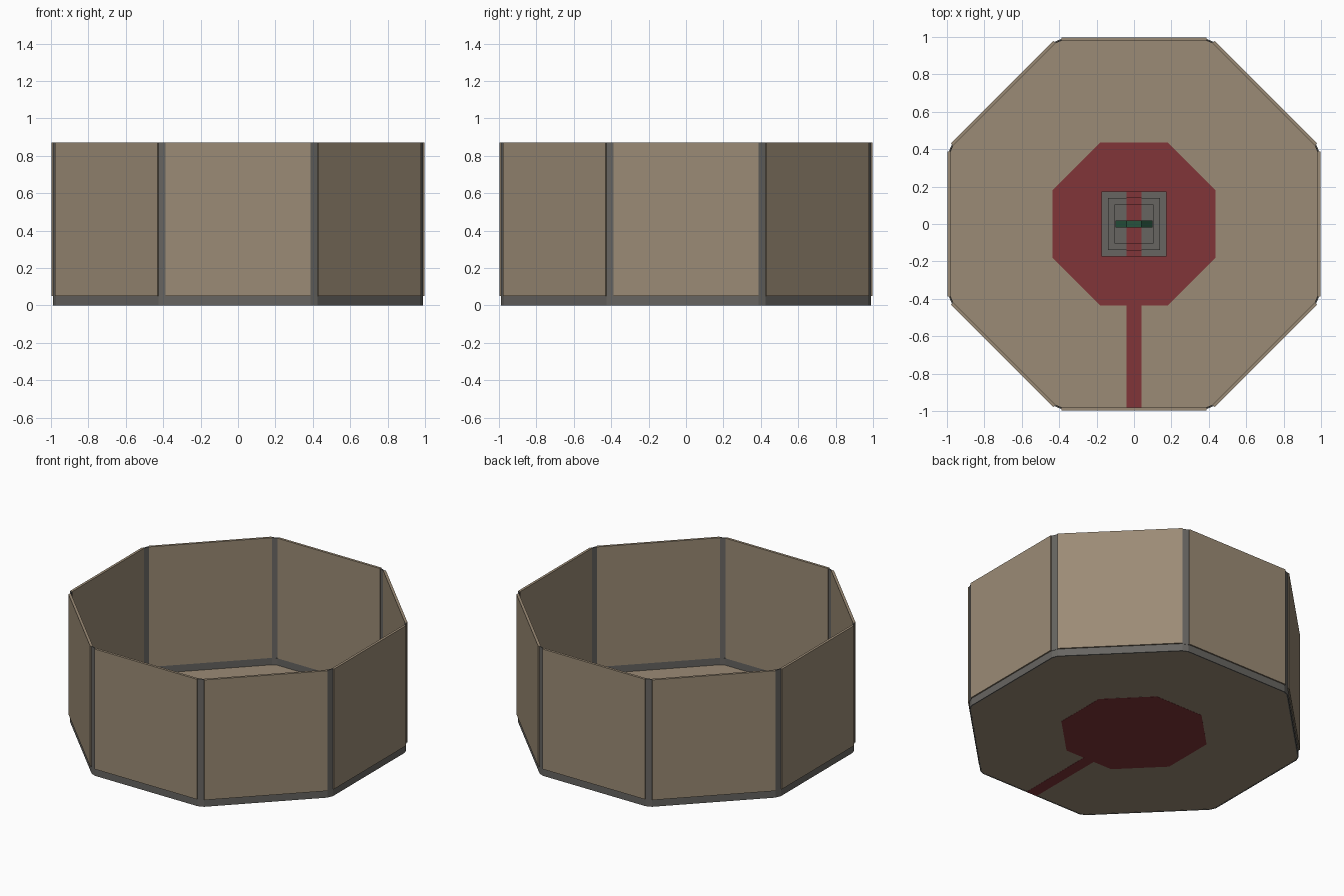
import bpy, bmesh, math
from mathutils import Matrix, Vector

if "Cube" in bpy.data.objects:
    bpy.data.objects.remove(bpy.data.objects["Cube"])


def material(name, rgb):
    m = bpy.data.materials.new(name)
    m.diffuse_color = (*rgb, 1)
    m.use_nodes = True
    m.node_tree.nodes["Principled BSDF"].inputs["Base Color"].default_value = m.diffuse_color
    return m


TAN = material("plaster", (0.33, 0.26, 0.18))
GREY = material("stone", (0.135, 0.13, 0.12))
RED = material("carpet_red", (0.22, 0.035, 0.04))
GREEN = material("dark_green", (0.02, 0.085, 0.045))


def finish(name, bm, mat):
    bmesh.ops.recalc_face_normals(bm, faces=bm.faces)
    me = bpy.data.meshes.new(name)
    bm.to_mesh(me)
    bm.free()
    ob = bpy.data.objects.new(name, me)
    bpy.context.collection.objects.link(ob)
    me.materials.append(mat)
    return ob


def prism(name, pts, z0, z1, mat):
    bm = bmesh.new()
    f = bm.faces.new([bm.verts.new((x, y, z0)) for x, y in pts])
    r = bmesh.ops.extrude_face_region(bm, geom=[f], use_keep_orig=True)
    top = [v for v in r["geom"] if isinstance(v, bmesh.types.BMVert)]
    bmesh.ops.translate(bm, verts=top, vec=(0, 0, z1 - z0))
    return finish(name, bm, mat)


def rect(x, y0, y1):
    return [(-x, y0), (x, y0), (x, y1), (-x, y1)]


def turn(pts, k):
    rot = Matrix.Rotation(k * math.pi / 4, 2)
    return [tuple(rot @ Vector(p)) for p in pts]


def octagon(apothem, half):
    # octagon whose corners are cut off where each side ends
    return [p for k in range(8) for p in turn([(-half, -apothem), (half, -apothem)], k)]


def ring(name, outer, inner, z0, z1, mat):
    bm = bmesh.new()
    n = len(outer)
    loops = [[bm.verts.new((x, y, z)) for x, y in p]
             for p, z in ((outer, z0), (outer, z1), (inner, z1), (inner, z0))]
    for a in range(4):
        A, B = loops[a], loops[(a + 1) % 4]
        for i in range(n):
            j = (i + 1) % n
            bm.faces.new((A[i], A[j], B[j], B[i]))
    return finish(name, bm, mat)


HALF, H, TRIM = 0.387, 0.87, 0.05

# Floor and carpet, the carpet showing on both sides of the thin floor
prism("floor", octagon(0.985, HALF), 0.001, 0.003, TAN)
side = 0.435 * math.tan(math.pi / 8)
carpet = [turn([(side, -0.435)], k)[0] for k in range(8)]
prism("carpet", carpet, 0, 0.004, RED)
prism("carpet_path", rect(0.04, -0.985, -0.43), 0, 0.004, RED)

# Skirting, wall panels and corner posts
ring("skirting", octagon(0.988, HALF), octagon(0.98, HALF), 0, TRIM, GREY)
post = [(HALF, -0.99), turn([(-HALF, -0.99)], 1)[0],
        turn([(-HALF, -0.982)], 1)[0], (HALF, -0.982)]
for k in range(8):
    prism("wall_panel", turn(rect(HALF, -0.997, -0.98), k), TRIM, H, TAN)
    prism("corner_post", turn(post, k), TRIM - 0.002, H, GREY)

# Stepped platform with a carpet runner over it
STEP = 0.035
for i, s in enumerate((0.175, 0.14, 0.105)):
    prism("platform_step", rect(s, -s, s), i * STEP + 0.003, (i + 1) * STEP, GREY)
    prism("step_runner", rect(0.04, -s - 0.002, s + 0.002), i * STEP + 0.004, (i + 1) * STEP + 0.002, RED)

# Upright eight-sided ring on the platform
def ngon(r):
    return [(r * math.cos((k + 0.5) * math.pi / 4), r * math.sin((k + 0.5) * math.pi / 4)) for k in range(8)]


gate = ring("standing_ring", ngon(0.106), ngon(0.08), -0.02, 0.02, GREEN)
gate.data.transform(Matrix.Translation((0, 0, 3 * STEP + 0.098)) @ Matrix.Rotation(math.pi / 2, 4, 'X'))
